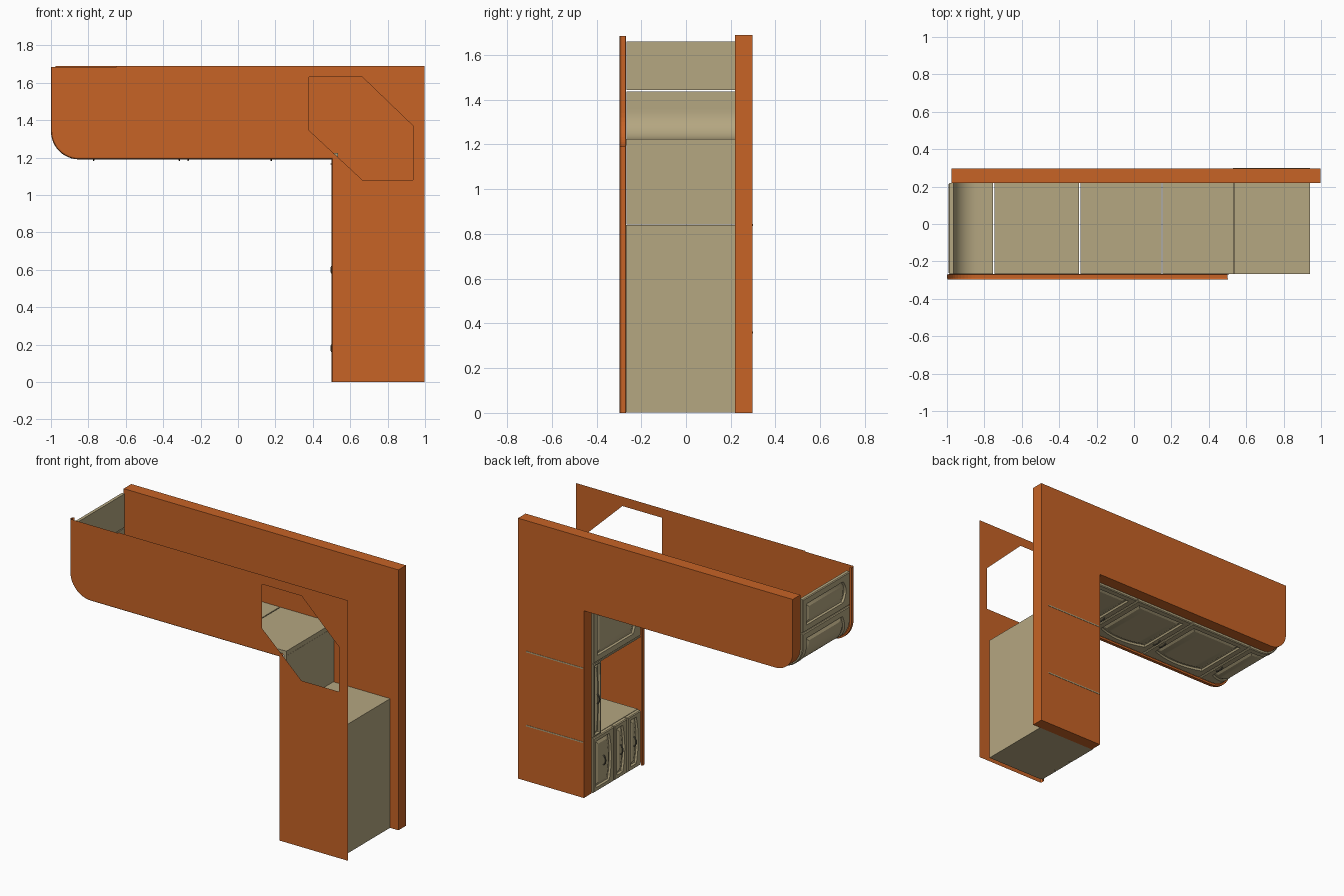
import bpy, bmesh, math
from mathutils import Vector

if "Cube" in bpy.data.objects:
    bpy.data.objects.remove(bpy.data.objects["Cube"])


def material(name, rgb):
    m = bpy.data.materials.new(name)
    m.diffuse_color = (*rgb, 1)
    m.use_nodes = True
    m.node_tree.nodes["Principled BSDF"].inputs["Base Color"].default_value = m.diffuse_color
    return m


ORANGE = material("orange_wood", (0.57, 0.125, 0.019))
TAN = material("tan_cabinet", (0.46, 0.385, 0.22))
DARK = material("dark_handle", (0.13, 0.12, 0.085))


def finish(bm, name, mat, recalc=True, smooth=False):
    if recalc:
        bmesh.ops.recalc_face_normals(bm, faces=bm.faces[:])
    me = bpy.data.meshes.new(name)
    bm.to_mesh(me)
    bm.free()
    ob = bpy.data.objects.new(name, me)
    bpy.context.collection.objects.link(ob)
    me.materials.append(mat)
    if smooth:
        bpy.ops.object.select_all(action='DESELECT')
        bpy.context.view_layer.objects.active = ob
        ob.select_set(True)
        bpy.ops.object.shade_smooth_by_angle(angle=math.radians(25))
    return ob


def box(name, x, y, z, mat=TAN):
    bm = bmesh.new()
    bmesh.ops.create_cube(bm, size=1)
    for v in bm.verts:
        v.co = [lo + (c + 0.5) * (hi - lo) for c, (lo, hi) in zip(v.co, (x, y, z))]
    return finish(bm, name, mat)


def l_path(o, top):
    """Inner edge of the L, moved inward by o: left end, round corner, run, leg."""
    r = 0.15 - o
    cx, cz = -0.85, 1.34
    pts = [(-1 + o, top)]
    for i in range(13):
        a = math.pi + i * math.pi / 24
        pts.append((cx + r * math.cos(a), cz + r * math.sin(a)))
    return pts + [(0.5 + o, 1.19 + o), (0.5 + o, 0)]


# Worktop: single sheet with a corner sink cutout and a rounded lip
bm = bmesh.new()
rings = []
for o, y in ((0.01, -0.298), (0.004, -0.296), (0.0, -0.289), (0.0, -0.27), (0.012, -0.268)):
    rings.append([bm.verts.new((x, y, z)) for x, z in l_path(o, 1.685)])
for a, b in zip(rings, rings[1:]):
    for i in range(len(a) - 1):
        bm.faces.new((a[i], a[i + 1], b[i + 1], b[i]))
outer = rings[0] + [bm.verts.new((x, -0.298, z)) for x, z in
                    ((0.998, 0), (0.998, 1.69), (-0.65, 1.69), (-0.65, 1.685))]
hole = [bm.verts.new((x, -0.298, z)) for x, z in
        ((0.38, 1.63), (0.665, 1.63), (0.935, 1.37), (0.935, 1.08), (0.665, 1.08), (0.38, 1.345))]
edges = []
for loop in (outer, hole):
    for a, b in zip(loop, loop[1:] + loop[:1]):
        edges.append(bm.edges.get((a, b)) or bm.edges.new((a, b)))
bmesh.ops.triangle_fill(bm, edges=edges, use_beauty=True, normal=Vector((0, -1, 0)))
bmesh.ops.recalc_face_normals(bm, faces=bm.faces[:])
bm.faces.ensure_lookup_table()
if max(bm.faces, key=lambda f: f.calc_area()).normal.y > 0:
    bmesh.ops.reverse_faces(bm, faces=bm.faces[:])
finish(bm, "worktop", ORANGE, recalc=False)

# Thick base slab behind the cabinets
bm = bmesh.new()
face = bm.faces.new([bm.verts.new((x, 0.22, z)) for x, z in
                     l_path(0.025, 1.69) + [(0.998, 0), (0.998, 1.69)]])
ext = bmesh.ops.extrude_face_region(bm, geom=[face], use_keep_orig=True)
for v in ext['geom']:
    if isinstance(v, bmesh.types.BMVert):
        v.co.y = 0.298
finish(bm, "base_slab", ORANGE)

# Seams where the cabinet sides show through the base slab
for z in (0.36, 0.84):
    box("base_seam", (0.53, 0.94), (0.295, 0.3), (z - 0.004, z + 0.004))

# Leg cabinets: closed drawer unit and open appliance bay
box("drawer_unit", (0.535, 0.94), (-0.268, 0.218), (0.002, 0.36))
box("bay_end_panel", (0.93, 0.94), (-0.268, 0.218), (0.36, 0.84))
box("bay_top_panel", (0.515, 0.94), (-0.268, 0.218), (0.83, 0.84))
box("bay_shelf", (0.535, 0.93), (0.13, 0.14), (0.36, 0.83))
box("corner_post", (0.508, 0.535), (-0.268, 0.218), (1.195, 1.225))


# Mappings: distance along the run s, kitchen height (toward -y) h, outward d
def down(s, h, d):
    return (s, -h, 1.215 - d)


def leg(s, h, d):
    return (0.528 - d, -h, s)


def end(s, h, d):
    return (-0.974 - d, -h, s)


R = 0.135
STRAIGHT = -0.75 - (-0.974 + R)
ARC = R * math.pi / 2
BENT = STRAIGHT + ARC + 1.437 - (1.215 + R)


def bent(s, h, d):
    if s < STRAIGHT:
        return down(-0.75 - s, h, d)
    if s > STRAIGHT + ARC:
        return end(1.215 + R + s - STRAIGHT - ARC, h, d)
    a = -math.pi / 2 - (s - STRAIGHT) / R
    return (-0.974 + R + (R + d) * math.cos(a), -h, 1.215 + R + (R + d) * math.sin(a))


def front(name, mp, s0, s1, h0, h1, arch=0.02, margin=0.04):
    """Door or drawer front: frame, arched groove and raised panel."""
    k = 20
    bm = bmesh.new()
    rings = []
    m = margin
    for inset, depth, bulge in ((0, -0.008, 0), (0, 0.012, 0), (0.005, 0.017, 0),
                                (m, 0.017, arch), (m + 0.006, 0.006, arch),
                                (m + 0.012, 0.006, arch), (m + 0.026, 0.014, arch)):
        lo, hi = [], []
        for i in range(k + 1):
            t = i / k
            s = s0 + inset + (s1 - s0 - 2 * inset) * t
            drop = bulge * (2 * t - 1) ** 2
            lo.append(bm.verts.new(mp(s, h0 + inset, depth)))
            hi.append(bm.verts.new(mp(s, h1 - inset - drop, depth)))
        rings.append((lo, hi))
    for (a, c), (b, d) in zip(rings, rings[1:]):
        p, q = a + c[::-1], b + d[::-1]
        n = len(p)
        for i in range(n):
            j = (i + 1) % n
            bm.faces.new((p[i], p[j], q[j], q[i]))
    for lo, hi in (rings[0], rings[-1]):
        for i in range(k):
            bm.faces.new((lo[i], lo[i + 1], hi[i + 1], hi[i]))
    finish(bm, name, TAN, smooth=True)


def handle(mp, s, h, along_run):
    """Small bow handle."""
    cu = bpy.data.curves.new("handle", 'CURVE')
    cu.dimensions = '3D'
    cu.bevel_depth = 0.004
    cu.bevel_resolution = 1
    cu.use_fill_caps = True
    sp = cu.splines.new('POLY')
    sp.points.add(8)
    for i, p in enumerate(sp.points):
        a = math.pi * i / 8
        t = -0.03 * math.cos(a)
        d = 0.012 + 0.019 * math.sin(a)
        p.co = (*mp(s + t * along_run, h + t * (1 - along_run), d), 1)
    ob = bpy.data.objects.new("handle", cu)
    bpy.context.collection.objects.link(ob)
    cu.materials.append(DARK)


B, T = -0.218, 0.266  # lower and upper limits of all fronts

# Doors of the long run
for s0, s1, hs in ((-0.747, -0.293, -0.313), (-0.287, 0.147, -0.267), (0.153, 0.508, 0.178)):
    front("run_door", down, s0, s1, B, T, 0.035)
    handle(down, hs, 0.1, 0)

# Curved corner door and flat end door
front("curved_door", bent, 0.003, BENT, B, T, 0.035)
handle(bent, 0.022, 0.1, 0)
front("end_door", end, 1.443, 1.66, B, T, 0.03)

# Leg fronts: corner door, three drawers, drawer below the bay
front("corner_door", leg, 0.843, 1.195, B, T, 0.035)
handle(leg, 1.165, 0.1, 0)
for h0, h1 in ((B, -0.01), (-0.004, 0.128), (0.134, T)):
    front("drawer_front", leg, 0.004, 0.357, h0, h1, 0.02, 0.026)
    handle(leg, 0.18, (h0 + h1) / 2, 1)
front("bay_drawer_front", leg, 0.363, 0.837, B, -0.135, 0.006, 0.012)
handle(leg, 0.6, -0.176, 1)
